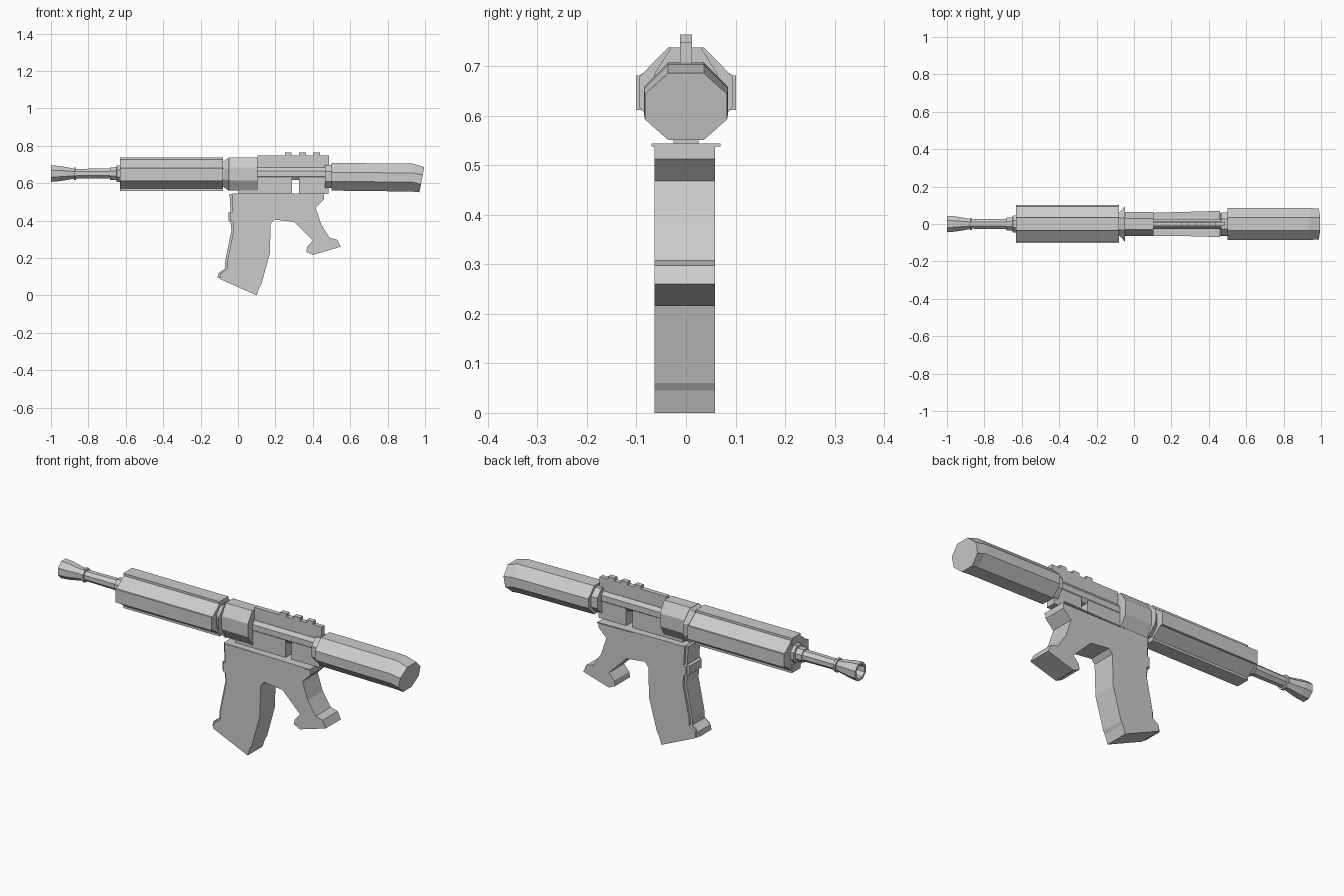
import bpy, bmesh, math

if "Cube" in bpy.data.objects:
    bpy.data.objects.remove(bpy.data.objects["Cube"])

grey = bpy.data.materials.new("mid grey")
grey.diffuse_color = (0.6, 0.6, 0.6, 1)
grey.use_nodes = True
grey.node_tree.nodes["Principled BSDF"].inputs["Base Color"].default_value = grey.diffuse_color


def make(name, bm):
    bmesh.ops.recalc_face_normals(bm, faces=bm.faces)
    me = bpy.data.meshes.new(name)
    bm.to_mesh(me)
    bm.free()
    me.materials.append(grey)
    ob = bpy.data.objects.new(name, me)
    bpy.context.collection.objects.link(ob)
    return ob


def loft(name, rings):
    """Join equal-sized rings of points and cap both ends."""
    bm = bmesh.new()
    vs = [[bm.verts.new(p) for p in r] for r in rings]
    n = len(vs[0])
    for a, b in zip(vs, vs[1:]):
        for i in range(n):
            j = (i + 1) % n
            bm.faces.new((a[i], a[j], b[j], b[i]))
    bm.faces.new(vs[0])
    bm.faces.new(vs[-1])
    return make(name, bm)


def oct_ring(x, hy, z0, z1, flat, rise, lean=0):
    """Eight-sided cross-section; flat = half top width, rise = corner height."""
    half = [(flat, z0), (hy, z0 + rise), (hy, z1 - rise), (flat, z1)]
    pts = half + [(-y, z) for y, z in reversed(half)]
    return [(x + lean * (z - z0), y, z) for y, z in pts]


def round_ring(x, r, zc=0.653):
    return [(x, r * math.cos(a), zc + r * math.sin(a))
            for a in (math.radians(22.5 + 45 * i) for i in range(8))]


def box(name, x0, x1, hy, z0, z1, yc=0):
    c = [(-1, z0), (1, z0), (1, z1), (-1, z1)]
    return loft(name, [[(x, yc + s * hy, z) for s, z in c] for x in (x0, x1)])


def slab(name, pts, y0, y1):
    """Side profile (x, z) carried across the width."""
    return loft(name, [[(x, y, z) for x, z in pts] for y in (y0, y1)])


# Stock, with a slanted end and its collar
loft("stock", [oct_ring(0.50, 0.085, 0.562, 0.71, 0.036, 0.05),
               oct_ring(0.935, 0.085, 0.557, 0.706, 0.036, 0.05),
               oct_ring(0.97, 0.083, 0.553, 0.688, 0.036, 0.042, 0.19)])
loft("stock_collar", [oct_ring(x, 0.062, 0.575, 0.70, 0.028, 0.035) for x in (0.465, 0.505)])

# Upper receiver: tube, spine, rail teeth and support blocks
loft("receiver_tube", [oct_ring(x, 0.027, 0.62, 0.685, 0.014, 0.018) for x in (0.09, 0.50)])
box("receiver_spine", 0.103, 0.487, 0.012, 0.66, 0.751)
for i in range(3):
    box("rail_tooth", 0.25 + 0.076 * i, 0.287 + 0.076 * i, 0.012, 0.745, 0.766)
box("front_support", 0.0, 0.29, 0.025, 0.53, 0.64)
box("rear_support", 0.325, 0.485, 0.025, 0.545, 0.64)

# Middle receiver and flared ring
loft("middle_receiver", [oct_ring(x, 0.065, 0.562, 0.74, 0.03, 0.055) for x in (-0.05, 0.103)])
loft("flared_ring", [oct_ring(-0.09, 0.06, 0.585, 0.715, 0.03, 0.04),
                     oct_ring(-0.075, 0.065, 0.58, 0.72, 0.03, 0.04),
                     oct_ring(-0.048, 0.095, 0.56, 0.74, 0.036, 0.06)])

# Handguard core with raised panels
loft("handguard", [oct_ring(x, 0.094, 0.572, 0.728, 0.036, 0.045) for x in (-0.63, -0.08)])
box("top_panel", -0.632, -0.08, 0.036, 0.70, 0.74)
box("bottom_panel", -0.632, -0.08, 0.036, 0.56, 0.60)
for s in (-1, 1):
    box("side_panel", -0.632, -0.08, 0.006, 0.614, 0.683, s * 0.095)

# Barrel, collars and hollow muzzle
loft("barrel", [round_ring(x, r) for x, r in ((-0.90, 0.027), (-0.62, 0.03))])
loft("barrel_collar", [round_ring(x, r) for x, r in ((-0.685, 0.036), (-0.65, 0.037),
                                                     (-0.648, 0.048), (-0.62, 0.048))])
loft("muzzle_ring", [round_ring(x, 0.036) for x in (-0.878, -0.865)])
loft("muzzle", [round_ring(x, r) for x, r in ((-0.95, 0.028), (-1.0, 0.036), (-1.0, 0.048),
                                              (-0.955, 0.044), (-0.89, 0.032), (-0.88, 0.030))])

# Lower receiver with magazine and grip in one profile
front_edge = [(-0.11, 0.095), (-0.105, 0.12), (-0.07, 0.145), (-0.07, 0.18), (-0.035, 0.35),
              (-0.04, 0.395), (-0.052, 0.40), (-0.052, 0.445), (-0.04, 0.45), (-0.045, 0.545)]
body = [(0.46, 0.545), (0.46, 0.515), (0.415, 0.47), (0.445, 0.38), (0.49, 0.31),
        (0.53, 0.30), (0.548, 0.262), (0.40, 0.218), (0.365, 0.235), (0.37, 0.262),
        (0.40, 0.295), (0.30, 0.395), (0.195, 0.407), (0.175, 0.385), (0.17, 0.225),
        (0.125, 0.062), (0.115, 0.047), (0.10, 0.002)]
inner_edge = [(x + 0.012, z - 0.005 * (i == 0)) for i, (x, z) in enumerate(front_edge)]
slab("lower_body", body + inner_edge, -0.064, 0.059)
slab("magazine_front", front_edge + [(x + 0.03, z) for x, z in reversed(inner_edge)],
     -0.052, 0.047)

# Thin tapered plate on top of the lower receiver
loft("lower_top_plate", [[(x, -h, 0.54), (x, h, 0.54), (x, h, 0.546), (x, -h, 0.546)]
                         for x, h in ((-0.03, 0.056), (0.46, 0.07))])

# Rest the model on the ground plane
for ob in bpy.context.collection.objects:
    ob.location.z = -0.002
